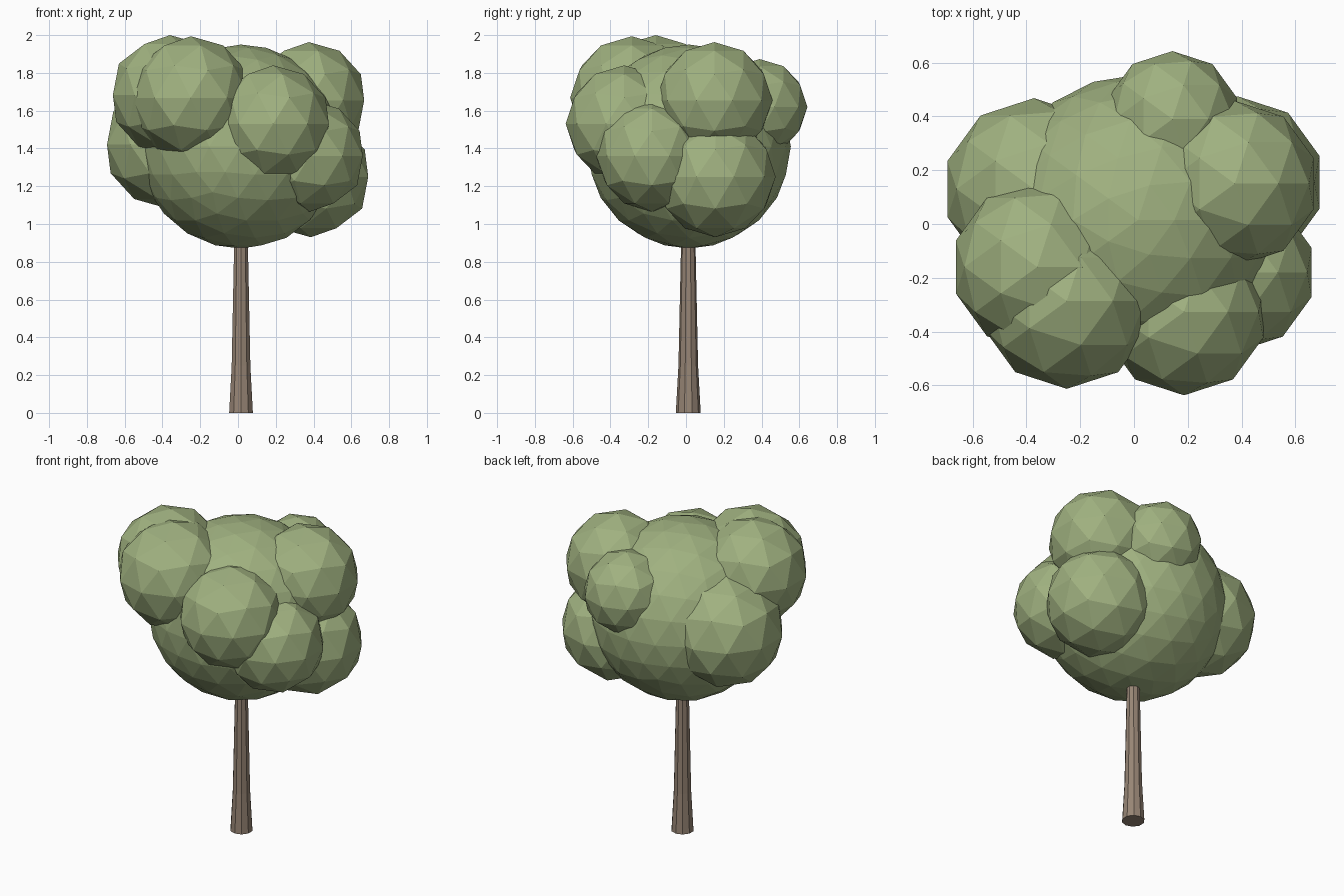
import bpy
import bmesh
from mathutils import Matrix

if "Cube" in bpy.data.objects:
    bpy.data.objects.remove(bpy.data.objects["Cube"], do_unlink=True)


def make_material(name, rgb):
    mat = bpy.data.materials.new(name)
    mat.use_nodes = True
    mat.diffuse_color = (*rgb, 1)
    mat.node_tree.nodes["Principled BSDF"].inputs["Base Color"].default_value = (*rgb, 1)
    return mat


def add_object(name, bm, mat):
    bmesh.ops.recalc_face_normals(bm, faces=bm.faces)
    mesh = bpy.data.meshes.new(name)
    bm.to_mesh(mesh)
    bm.free()
    mesh.materials.append(mat)
    obj = bpy.data.objects.new(name, mesh)
    bpy.context.collection.objects.link(obj)
    return obj


def leaf_ball(name, centre, radius, detail):
    bm = bmesh.new()
    bmesh.ops.create_icosphere(bm, subdivisions=detail, radius=radius,
                               matrix=Matrix.Translation(centre))
    return add_object(name, bm, leaf)


leaf = make_material("leaf green", (0.35, 0.44, 0.215))
bark = make_material("bark brown", (0.31, 0.235, 0.178))

# Trunk: ten-sided stem, flared at the foot
bm = bmesh.new()
bmesh.ops.create_circle(bm, cap_ends=True, segments=10, radius=0.066,
                        matrix=Matrix.Translation((0.016, 0.012, 0)))
top = bm.faces[:]
radius, height = 0.066, 0
for new_radius, new_height in [(0.052, 0.25), (0.037, 0.95)]:
    grown = bmesh.ops.extrude_face_region(bm, geom=top, use_keep_orig=height == 0)
    top = [g for g in grown["geom"] if isinstance(g, bmesh.types.BMFace)]
    for v in {v for f in top for v in f.verts}:
        s = new_radius / radius
        v.co = (0.016 + (v.co.x - 0.016) * s, 0.012 + (v.co.y - 0.012) * s, new_height)
    radius, height = new_radius, new_height
add_object("trunk", bm, bark)

# Crown: one large ball with smaller clumps around it
leaf_ball("crown_core", (0.015, 0.015, 1.41), 0.54, 3)
clumps = {
    "clump_front_upper_right": ((-0.25, -0.287, 1.668), 0.326),
    "clump_front_left": ((0.186, -0.327, 1.53), 0.31),
    "clump_upper_right": ((-0.36, -0.16, 1.682), 0.318),
    "clump_upper_left": ((0.375, 0.15, 1.655), 0.308),
    "clump_lower_left": ((0.385, 0.155, 1.25), 0.32),
    "clump_lower_front_left": ((0.38, -0.18, 1.36), 0.295),
    "clump_back": ((0.143, 0.39, 1.62), 0.253),
    "clump_lower_right": ((-0.372, 0.13, 1.42), 0.338),
}
for name, (centre, size) in clumps.items():
    leaf_ball(name, centre, size, 2)
